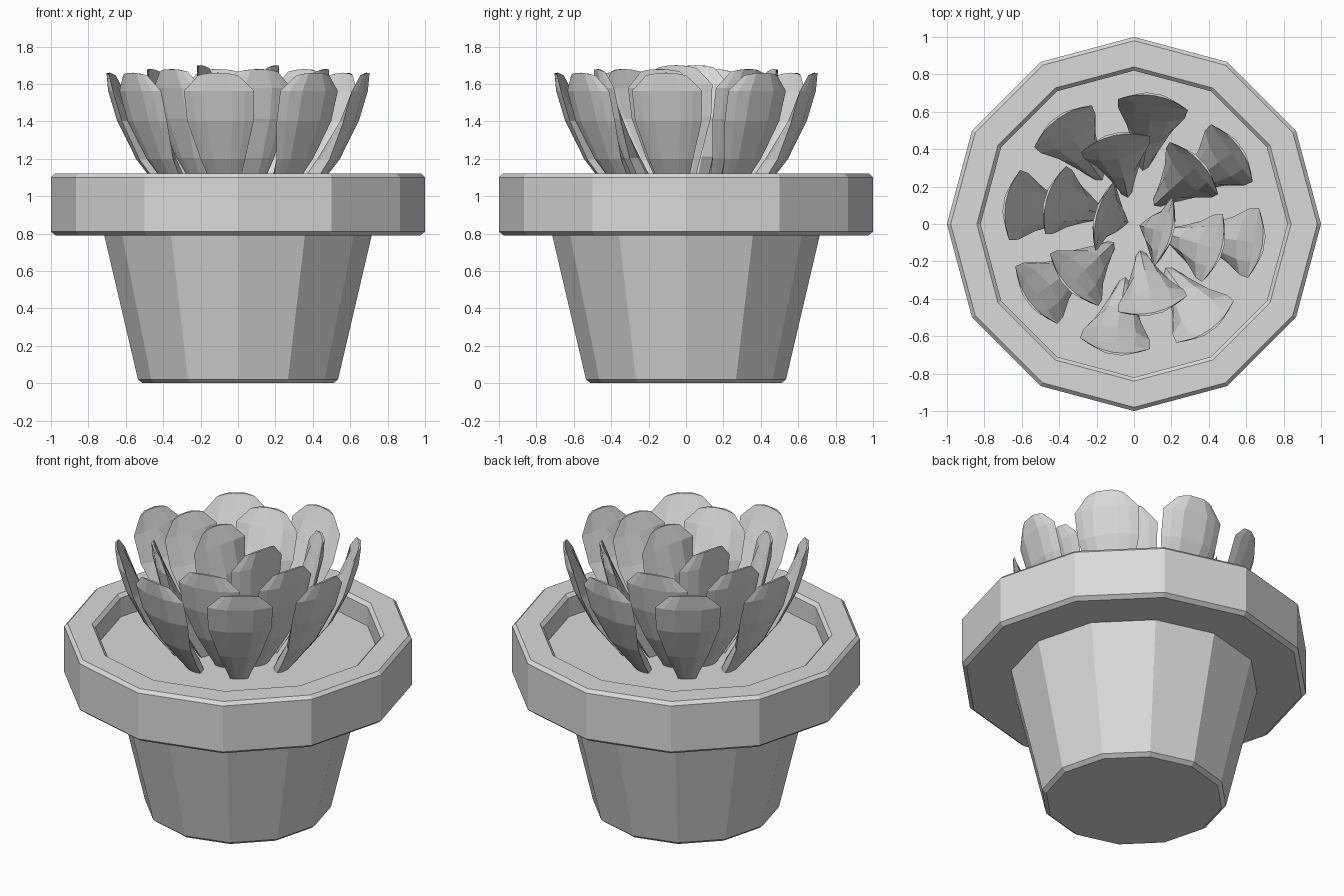
import bpy, bmesh
from math import sin, cos, radians, pi

if "Cube" in bpy.data.objects:
    bpy.data.objects.remove(bpy.data.objects["Cube"])

clay = bpy.data.materials.new("plain_grey")
clay.use_nodes = True
clay.diffuse_color = (0.7, 0.7, 0.7, 1)
clay.node_tree.nodes["Principled BSDF"].inputs["Base Color"].default_value = clay.diffuse_color


def finish(bm, name):
    bmesh.ops.recalc_face_normals(bm, faces=bm.faces)
    mesh = bpy.data.meshes.new(name)
    bm.to_mesh(mesh)
    bm.free()
    mesh.materials.append(clay)
    obj = bpy.data.objects.new(name, mesh)
    bpy.context.collection.objects.link(obj)
    return obj


def bridge(bm, a, b):
    """Join two closed loops of equal length with quads."""
    n = len(a)
    for i in range(n):
        j = (i + 1) % n
        bm.faces.new((a[i], a[j], b[j], b[i]))


def lathe(name, profile, sides=12):
    """Turn an (r, z) profile about z, with the lower end capped."""
    bm = bmesh.new()
    rings = [[bm.verts.new((r * cos(2 * pi * k / sides), r * sin(2 * pi * k / sides), z))
              for k in range(sides)] for r, z in profile]
    for a, b in zip(rings, rings[1:]):
        bridge(bm, a, b)
    bm.faces.new(rings[0])
    return finish(bm, name)


# Tapered pot with a thick, finely bevelled rim
lathe("pot", [(.51, 0), (.535, .02), (.715, .79), (.975, .79), (1, .81),
              (1, 1.1), (.98, 1.12), (.84, 1.12), (.82, 1.1), (.82, .98)])

# Soil surface inside the rim
soil = bmesh.new()
bmesh.ops.create_circle(soil, cap_ends=True, segments=12, radius=.82)
bmesh.ops.translate(soil, verts=soil.verts, vec=(0, 0, .98))
soil_obj = finish(soil, "soil")

# Leaf stations: height fraction, outward fraction, half width, thickness
STATIONS = [(0, 0, .045, .08), (.12, .2, .07, .11), (.34, .54, .12, .12),
            (.63, .83, .18, .095), (.86, .97, .19, .055), (1, 1, .11, .015)]
OUTER = (-1, -.75, -.4, .4, .75, 1)
INNER = (.55, 0, -.55)


def leaf(name, angle, base, spread, top):
    """Cupped, thick leaf leaning outwards from the soil."""
    bm = bmesh.new()
    ca, sa = cos(radians(angle)), sin(radians(angle))
    rings = []
    for h, f, w, thick in STATIONS:
        ring = []
        for u, inner in [(u, 0) for u in OUTER] + [(u, 1) for u in INNER]:
            r = base + spread * f - .28 * w * u * u - inner * thick * (1 - u * u)
            z = .96 + (top - .96) * h - (.015 * u * u if h == 1 else 0)
            ring.append(bm.verts.new((r * ca - u * w * sa, r * sa + u * w * ca, z)))
        rings.append(ring)
    for a, b in zip(rings, rings[1:]):
        bridge(bm, a, b)
    bm.faces.new(rings[0])
    bm.faces.new(rings[-1])
    finish(bm, name)


# Three whorls: name, count, start angle, base radius, spread, top height
for whorl, count, start, base, spread, top in (
        ("outer_leaf", 8, -9, .36, .35, 1.66),
        ("middle_leaf", 6, -17, .22, .28, 1.68),
        ("heart_leaf", 2, -15, .12, .1, 1.7)):
    for k in range(count):
        leaf(f"{whorl}_{k + 1}", start + 360 * k / count, base, spread, top)
